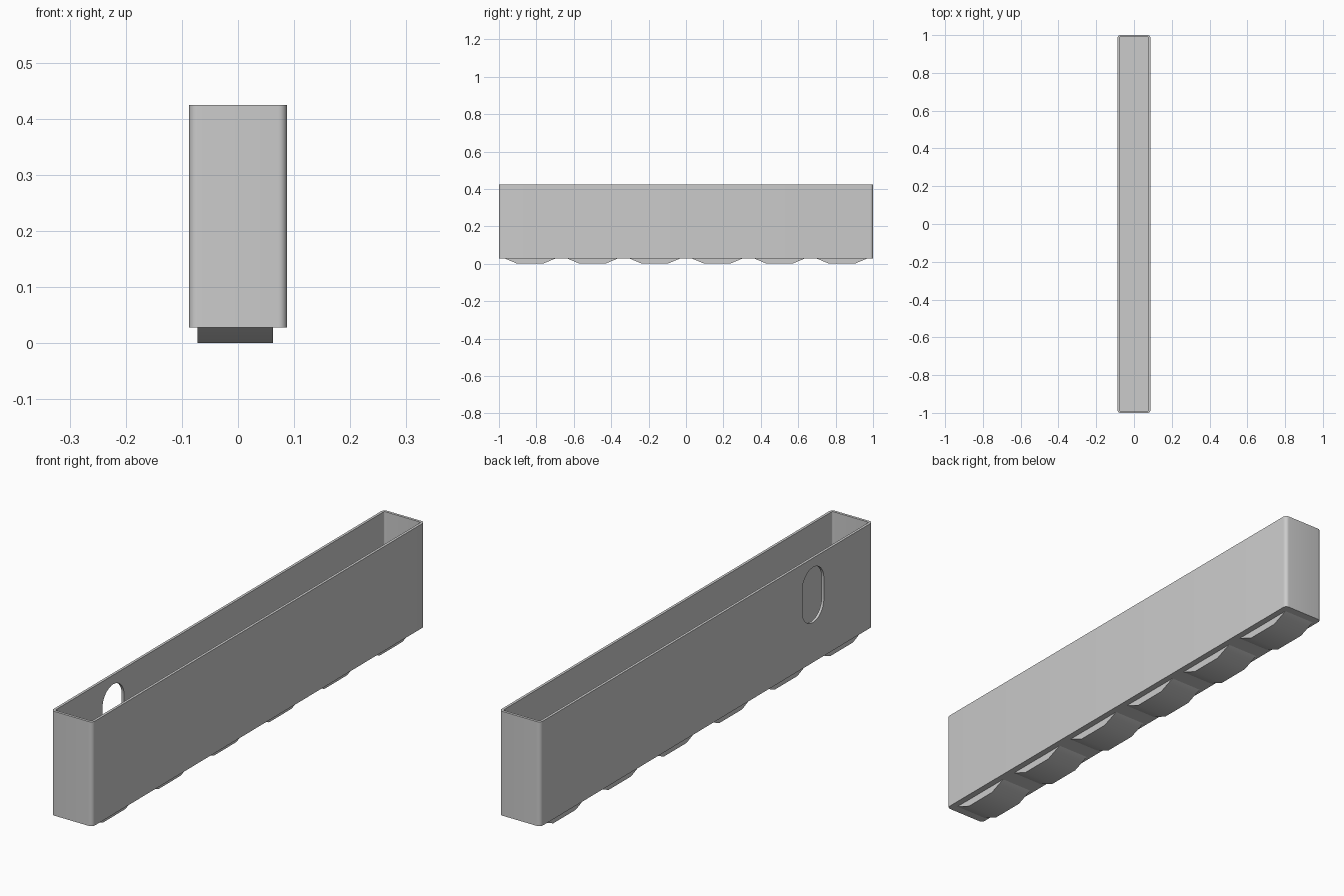
import bpy, bmesh
from math import pi, sin, cos, radians

if "Cube" in bpy.data.objects:
    bpy.data.objects.remove(bpy.data.objects["Cube"])

HALF_X, HALF_Y = 0.087, 1.0
BASE, TOP = 0.028, 0.425
WALL, CORNER = 0.01, 0.015

grey = bpy.data.materials.new("plain grey")
grey.use_nodes = True
colour = (0.6, 0.6, 0.6, 1)
grey.diffuse_color = colour
grey.node_tree.nodes["Principled BSDF"].inputs["Base Color"].default_value = colour


def rounded_outline(hx, hy, r, steps=6):
    """Counter-clockwise rounded rectangle."""
    points = []
    for q, (sx, sy) in enumerate([(1, 1), (-1, 1), (-1, -1), (1, -1)]):
        for i in range(steps + 1):
            a = (q + i / steps) * pi / 2
            points.append((sx * (hx - r) + r * cos(a), sy * (hy - r) + r * sin(a)))
    return points


def loft(name, loops):
    """Join matching loops of points in order and cap both ends."""
    bm = bmesh.new()
    rings = [[bm.verts.new(p) for p in loop] for loop in loops]
    n = len(rings[0])
    for a, b in zip(rings, rings[1:]):
        for i in range(n):
            j = (i + 1) % n
            bm.faces.new((a[i], a[j], b[j], b[i]))
    bm.faces.new(rings[0][::-1])
    bm.faces.new(rings[-1])
    bmesh.ops.recalc_face_normals(bm, faces=bm.faces)
    mesh = bpy.data.meshes.new(name)
    bm.to_mesh(mesh)
    bm.free()
    mesh.materials.append(grey)
    obj = bpy.data.objects.new(name, mesh)
    bpy.context.collection.objects.link(obj)
    return obj


def smooth(obj):
    bpy.ops.object.select_all(action='DESELECT')
    obj.select_set(True)
    bpy.context.view_layer.objects.active = obj
    bpy.ops.object.shade_smooth_by_angle(angle=radians(30))


# Open trough: up the outside, over the rim, down the inside to the floor
outer = rounded_outline(HALF_X, HALF_Y, CORNER)
inner = rounded_outline(HALF_X - WALL, HALF_Y - WALL, CORNER - WALL)
levels = [(outer, BASE), (outer, TOP), (inner, TOP), (inner, BASE + WALL)]
trough = loft("trough", [[(x, y, z) for x, y in ring] for ring, z in levels])

# Oval opening through the right wall near the front
HOLE_Y, HOLE_Z, RADIUS, STRAIGHT = -0.64, 0.285, 0.065, 0.04
oval = []
for i in range(34):
    a = pi * (i % 17) / 16 + (pi if i > 16 else 0)
    lift = STRAIGHT if i < 17 else -STRAIGHT
    oval.append((HOLE_Y + RADIUS * cos(a), HOLE_Z + lift + RADIUS * sin(a)))
cutter = loft("opening_cutter", [[(x, y, z) for y, z in oval]
                                 for x in (-HALF_X - 0.03, -HALF_X + 0.04)])
cutter.hide_render = True
cut = trough.modifiers.new("opening", 'BOOLEAN')
cut.operation = 'DIFFERENCE'
cut.solver = 'EXACT'
cut.object = cutter
bpy.context.view_layer.objects.active = trough
bpy.ops.object.modifier_apply(modifier=cut.name)
bpy.data.objects.remove(cutter)
smooth(trough)

# Six tapered feet along the underside
PITCH = 1 / 3
for k in range(6):
    y = (k - 2.5) * PITCH
    profile = [(y - 0.135, BASE), (y - 0.068, 0), (y + 0.068, 0), (y + 0.135, BASE)]
    foot = loft(f"foot_{k + 1}", [[(x, py, pz) for py, pz in profile]
                                  for x in (-0.072, 0.062)])
    smooth(foot)
